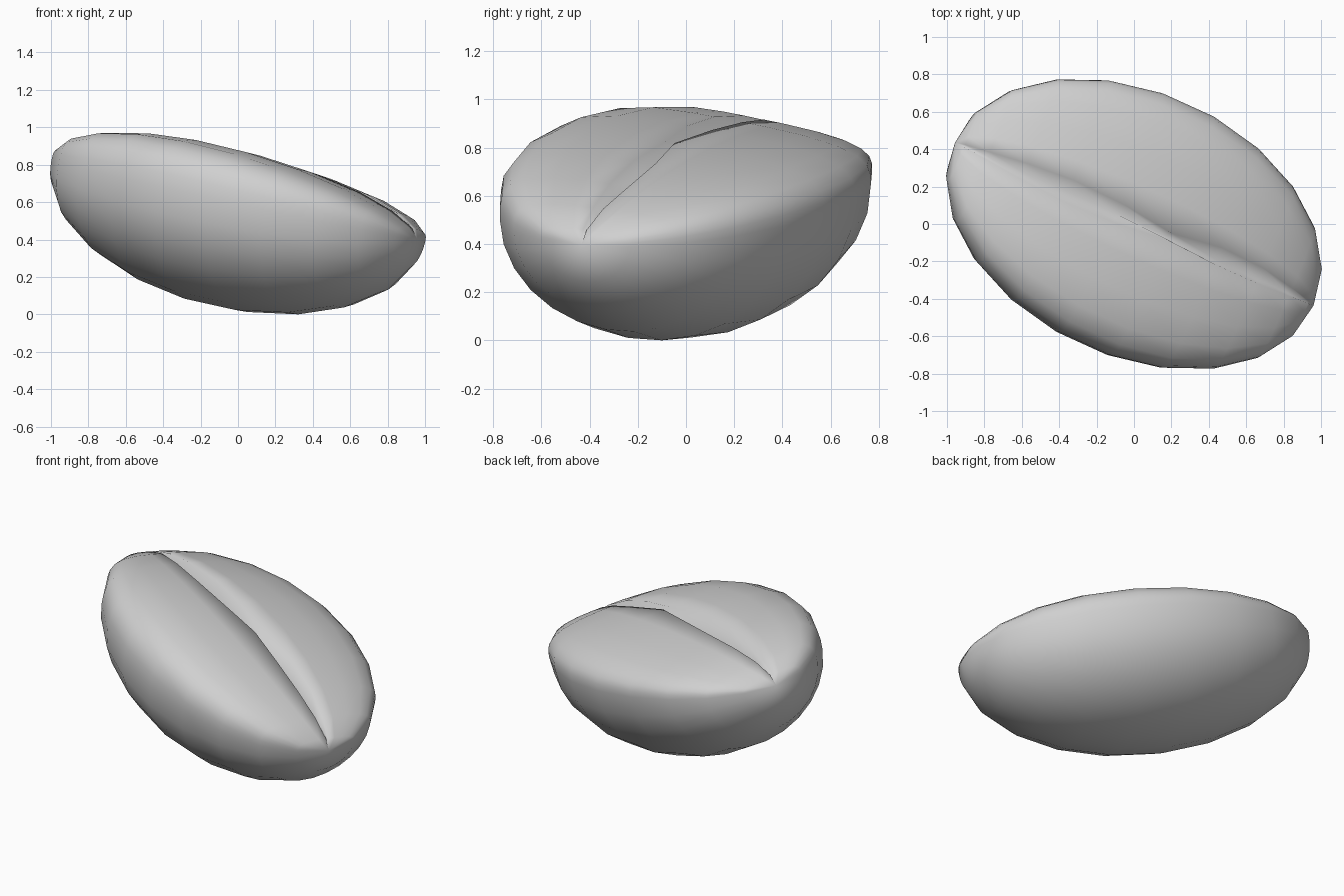
import bpy, bmesh, math
from mathutils import Matrix, Vector

cube = bpy.data.objects.get("Cube")
if cube:
    bpy.data.objects.remove(cube, do_unlink=True)

# Half length, half width, height of the creased side, depth of the rounded side
LENGTH, WIDTH, TOP, BELLY = 1.074, 0.706, 0.255, 0.58
RINGS, BELLY_STEPS = 11, 13
BOX = 3.4


def lobe(v, c, s):
    """Height of the domed upper side at offset v; the front lobe is fuller."""
    t = max(-1, min(1, v / (WIDTH * s)))
    lean = 0.25 - 0.15 * c
    return TOP * s ** 1.15 * (1 - abs(t) ** BOX) ** (1 / BOX) * (1 - lean * t)


def section(c):
    """Cross-section at c, from -1 to 1 along the length."""
    s = math.sqrt(1 - c * c)
    # The crease opens twice and is pinched just past the middle
    d = (0.15 - c) / 1.15 if c < 0.15 else (c - 0.15) / 0.85
    bulge = math.sin(math.pi * d)
    left = (0.02 + (0.05 if c < 0.15 else 0.02) * bulge) * s
    right = (0.02 + (0.05 if c < 0.15 else 0.06) * bulge) * s
    sides = [WIDTH * s * math.cos(math.radians(a)) ** (2 / BOX)
             for a in (0, 5, 16, 32, 50, 70, 84)]
    pts = [(v, lobe(v, c, s)) for v in sides + [right]]
    pts.append((0, lobe(0, c, s) - 0.11 * s ** 1.3))
    pts += [(v, lobe(v, c, s)) for v in [-left] + [-v for v in reversed(sides)]]
    for i in range(1, BELLY_STEPS):
        a = math.pi * (1 + i / BELLY_STEPS)
        pts.append((WIDTH * s * math.cos(a), BELLY * s * math.sin(a)))
    return [Vector((c * LENGTH, v, w)) for v, w in pts]


# Skin the body through its cross-sections and close both tips
bm = bmesh.new()
rings = [[bm.verts.new(p) for p in section(-math.cos(math.pi * i / RINGS))]
         for i in range(1, RINGS)]
count = len(rings[0])
for a, b in zip(rings, rings[1:]):
    for i in range(count):
        j = (i + 1) % count
        bm.faces.new((a[i], a[j], b[j], b[i]))
for ring, x in ((rings[0], -LENGTH), (rings[-1], LENGTH)):
    tip = bm.verts.new((x, 0, 0))
    for i in range(count):
        bm.faces.new((ring[i], ring[(i + 1) % count], tip))
bmesh.ops.recalc_face_normals(bm, faces=bm.faces)

# Lay the bean down at a slant
turn = math.radians(23.7)
up = Vector((0.212, -0.02, 1)).normalized()
along = Vector((math.cos(turn), -math.sin(turn), 0))
along = (along - up * along.dot(up)).normalized()
across = up.cross(along)
bm.transform(Matrix((along, across, up)).transposed().to_4x4())

# Centre it and stand it on the floor
low = Vector([min(v.co[k] for v in bm.verts) for k in range(3)])
high = Vector([max(v.co[k] for v in bm.verts) for k in range(3)])
middle = (low + high) / 2
bmesh.ops.translate(bm, verts=bm.verts, vec=(-middle.x, -middle.y, -low.z))

mesh = bpy.data.meshes.new("bean")
bm.to_mesh(mesh)
bm.free()
bean = bpy.data.objects.new("bean", mesh)
bpy.context.collection.objects.link(bean)

# Plain grey material
grey = bpy.data.materials.new("light grey")
grey.use_nodes = True
colour = (0.63, 0.63, 0.63, 1)
grey.diffuse_color = colour
grey.node_tree.nodes["Principled BSDF"].inputs["Base Color"].default_value = colour
mesh.materials.append(grey)

# Smooth all over, crease included
bpy.ops.object.select_all(action="DESELECT")
bean.select_set(True)
bpy.context.view_layer.objects.active = bean
bpy.ops.object.shade_smooth()
